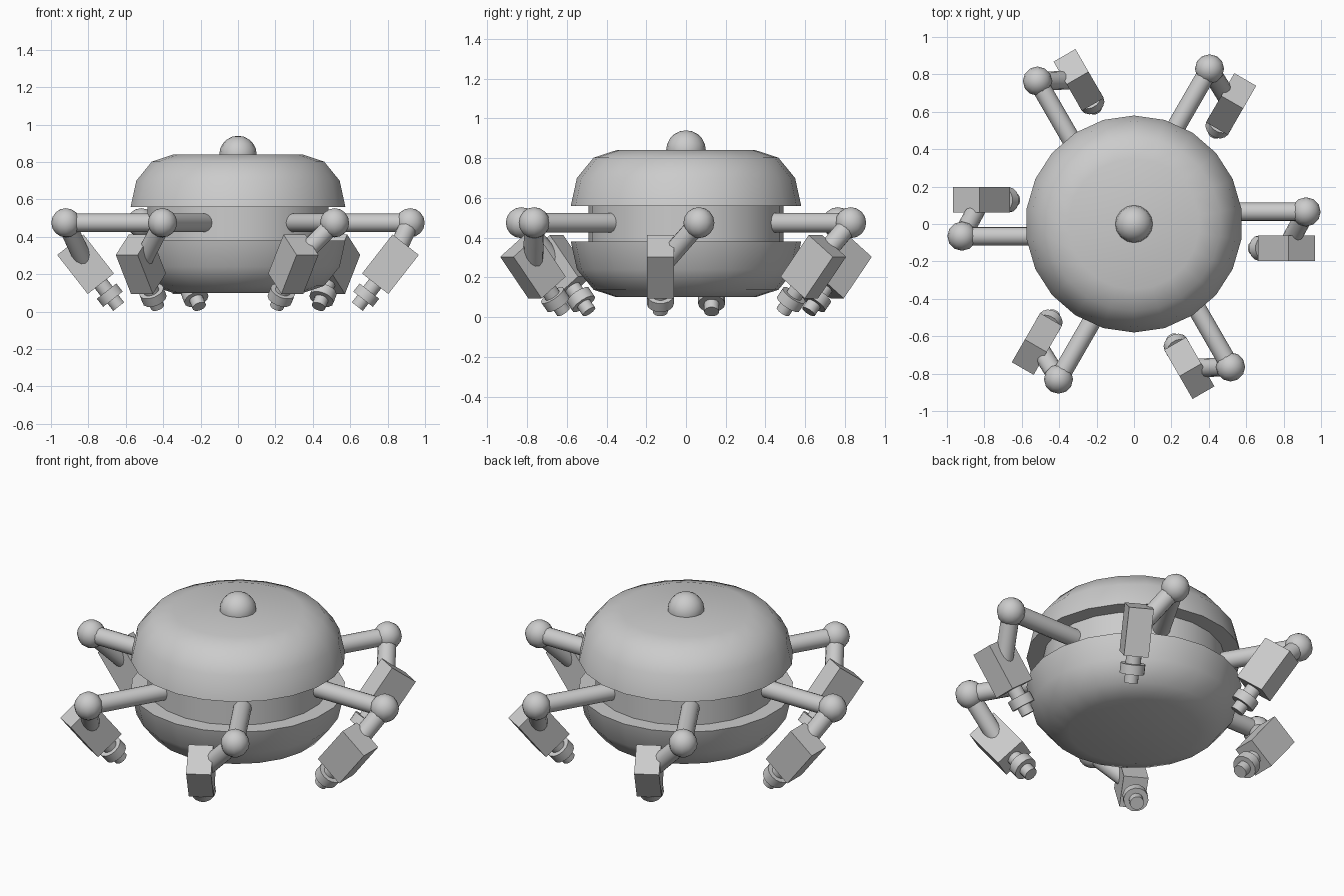
import bpy, math
from mathutils import Vector, Matrix

if "Cube" in bpy.data.objects:
    bpy.data.objects.remove(bpy.data.objects["Cube"])


def finish(ob, angle=45):
    bpy.ops.object.select_all(action='DESELECT')
    ob.select_set(True)
    bpy.context.view_layer.objects.active = ob
    bpy.ops.object.shade_smooth_by_angle(angle=math.radians(angle))
    return ob


def add_mesh(name, verts, faces):
    me = bpy.data.meshes.new(name)
    me.from_pydata(verts, [], faces)
    me.update()
    ob = bpy.data.objects.new(name, me)
    bpy.context.collection.objects.link(ob)
    return ob


def lathe(name, profile, n, matrix=Matrix(), start=0.0):
    """Closed solid of revolution; profile of (radius, z) runs bottom to top."""
    verts, faces = [], []
    for r, z in profile:
        for i in range(n):
            a = start + 2 * math.pi * i / n
            verts.append(matrix @ Vector((r * math.cos(a), r * math.sin(a), z)))
    for k in range(len(profile) - 1):
        for i in range(n):
            j = (i + 1) % n
            faces.append((k * n + i, k * n + j, (k + 1) * n + j, (k + 1) * n + i))
    faces.append(tuple(reversed(range(n))))
    top = (len(profile) - 1) * n
    faces.append(tuple(range(top, top + n)))
    return finish(add_mesh(name, verts, faces))


def along(p, d):
    """Matrix placing local z along direction d from point p."""
    return Matrix.Translation(p) @ Vector(d).to_track_quat('Z', 'Y').to_matrix().to_4x4()


def rod(name, a, b, r, spin, n=14):
    a, b = Vector(a), Vector(b)
    return lathe(name, [(r, 0), (r, (b - a).length)], n, spin @ along(a, b - a))


def ball(name, p, r, seg=12, rings=8):
    bpy.ops.mesh.primitive_uv_sphere_add(segments=seg, ring_count=rings, radius=r, location=p)
    ob = bpy.context.object
    ob.name = name
    return finish(ob, 60)


# Body: two mirrored rounded shells around a narrower waist, with a top knob
SIDES, MID = 22, 0.47
quarter = [(0.35 + 0.23 * math.cos(math.radians(t)), 0.56 + 0.28 * math.sin(math.radians(t)))
           for t in (0, 30, 60, 90)]
turn = math.pi / 2
lathe("upper_shell", quarter, SIDES, start=turn)
lathe("lower_shell", [(r, 2 * MID - z) for r, z in reversed(quarter)], SIDES, start=turn)
lathe("waist", [(0.49, 0.36), (0.49, 0.58)], SIDES, start=turn)
ball("top_knob", (0, 0, 0.84), 0.10, 16, 10)

# Six limbs, each made in the +x position and spun around z
JOINT = Vector((0.92, 0.065, 0.475))
BLOCK = Vector((0.815, -0.129, 0.2535))
TILT = math.radians(38)
AXIS = Vector((-math.sin(TILT), 0, -math.cos(TILT)))
SIDE = Vector((-math.cos(TILT), 0, math.sin(TILT)))
ACROSS = Vector((0, 1, 0))

for k in range(6):
    spin = Matrix.Rotation(math.radians(60 * k), 4, 'Z')
    n = k + 1
    rod(f"upper_arm_{n}", (0.40, 0.065, 0.475), JOINT, 0.05, spin)
    ball(f"elbow_{n}", spin @ JOINT, 0.078)
    rod(f"forearm_{n}", JOINT, BLOCK, 0.05, spin)

    # Tilted block at the end of the forearm
    bpy.ops.mesh.primitive_cube_add(size=1)
    block = bpy.context.object
    block.name = f"block_{n}"
    frame = Matrix((SIDE, ACROSS, AXIS)).transposed().to_4x4()
    if frame.determinant() < 0:
        frame = frame @ Matrix.Scale(-1, 4, (1, 0, 0))
    block.matrix_world = (spin @ Matrix.Translation(BLOCK) @ frame
                          @ Matrix.Diagonal((0.178, 0.135, 0.265, 1)))

    # Stepped nozzle: neck, collar and tip
    end = BLOCK + AXIS * 0.1325
    lathe(f"nozzle_{n}", [(0.042, -0.02), (0.042, 0.05), (0.068, 0.05), (0.068, 0.105),
                          (0.038, 0.105), (0.038, 0.155)], 14, spin @ along(end, AXIS))
